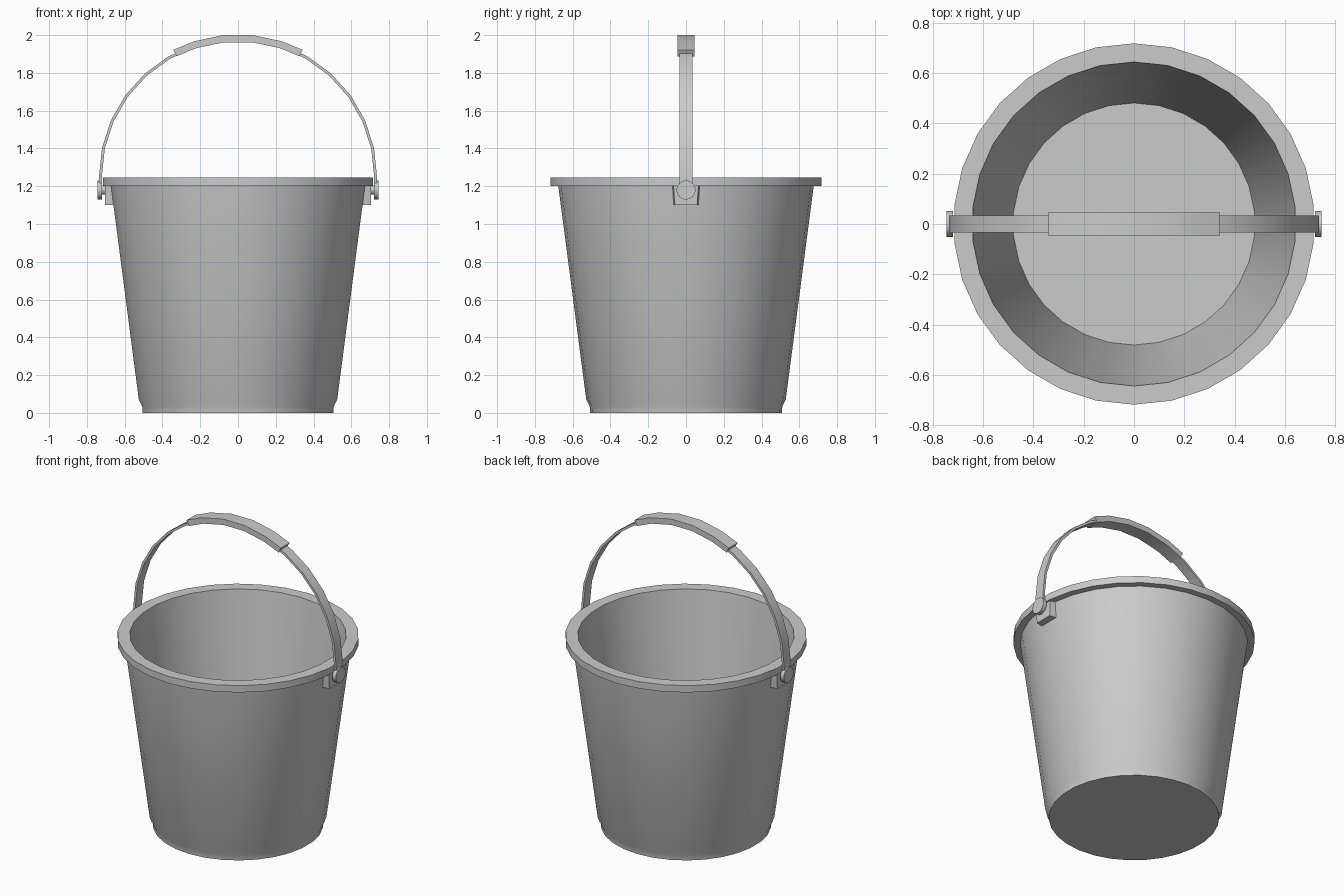
import bpy, bmesh
from math import sin, cos, pi, radians

if "Cube" in bpy.data.objects:
    bpy.data.objects.remove(bpy.data.objects["Cube"])

SIDES = 30


def make_object(name, bm, smooth=True):
    bmesh.ops.recalc_face_normals(bm, faces=bm.faces[:])
    mesh = bpy.data.meshes.new(name)
    bm.to_mesh(mesh)
    bm.free()
    ob = bpy.data.objects.new(name, mesh)
    bpy.context.collection.objects.link(ob)
    if smooth:
        bpy.ops.object.select_all(action='DESELECT')
        ob.select_set(True)
        bpy.context.view_layer.objects.active = ob
        bpy.ops.object.shade_smooth_by_angle(angle=radians(30))
    return ob


def bridge(bm, a, b):
    n = len(a)
    for i in range(n):
        bm.faces.new((a[i], a[(i + 1) % n], b[(i + 1) % n], b[i]))


def lathe(name, profile):
    bm = bmesh.new()
    angles = [pi / 2 + 2 * pi * i / SIDES for i in range(SIDES)]
    rings = [[bm.verts.new((r * cos(a), r * sin(a), z)) for a in angles] for r, z in profile]
    for a, b in zip(rings, rings[1:]):
        bridge(bm, a, b)
    bm.faces.new(rings[0])
    bm.faces.new(rings[-1])
    return make_object(name, bm)


def strap(name, stations, half_width):
    """Rectangular section swept through (inner, outer) pairs of x, z points."""
    bm = bmesh.new()
    rings = []
    for (xi, zi), (xo, zo) in stations:
        h = half_width
        rings.append([bm.verts.new(p) for p in
                      ((xi, -h, zi), (xo, -h, zo), (xo, h, zo), (xi, h, zi))])
    for a, b in zip(rings, rings[1:]):
        bridge(bm, a, b)
    bm.faces.new(rings[0])
    bm.faces.new(rings[-1])
    return make_object(name, bm)


def arc(degrees, inner, outer, zc=1.25):
    return [tuple((r * cos(radians(d)), zc + r * sin(radians(d))) for r in (inner, outer))
            for d in degrees]


def disc(name, x0, x1, radius, z, sides=16):
    bm = bmesh.new()
    rings = [[bm.verts.new((x, radius * cos(2 * pi * i / sides), z + radius * sin(2 * pi * i / sides)))
              for i in range(sides)] for x in (x0, x1)]
    bridge(bm, *rings)
    for r in rings:
        bm.faces.new(r)
    return make_object(name, bm)


# Bucket shell: foot, tapered wall, rim, inside wall and floor
lathe("bucket_body", [(0.507, 0), (0.51, 0.035), (0.528, 0.07), (0.676, 1.2),
                      (0.718, 1.2), (0.718, 1.245), (0.644, 1.245), (0.481, 0.03)])

# Thin carrying strap with straight lower ends
hoop = arc(range(0, 181, 12), 0.721, 0.736)
ends = [((s * 0.721, 1.18), (s * 0.736, 1.18)) for s in (1, -1)]
strap("handle_strap", [ends[0]] + hoop + [ends[1]], 0.034)

# Thicker grip
strap("handle_grip", arc([63, 72, 84, 96, 108, 117], 0.716, 0.754), 0.045)

# Brackets and pivots on both sides
for s, side in ((1, "right"), (-1, "left")):
    disc(side + "_pivot_disc", s * 0.72, s * 0.745, 0.051, 1.18)
    disc(side + "_pivot_pin", s * 0.69, s * 0.73, 0.025, 1.18, 12)
    bm = bmesh.new()
    rings = [[bm.verts.new(p) for p in
              ((s * xi, -h, z), (s * 0.704, -h + 0.008, z), (s * 0.704, h - 0.008, z), (s * xi, h, z))]
             for z, xi, h in ((1.1, 0.65, 0.067), (1.205, 0.66, 0.074))]
    bridge(bm, *rings)
    for r in rings:
        bm.faces.new(r)
    make_object(side + "_bracket", bm, smooth=False)
